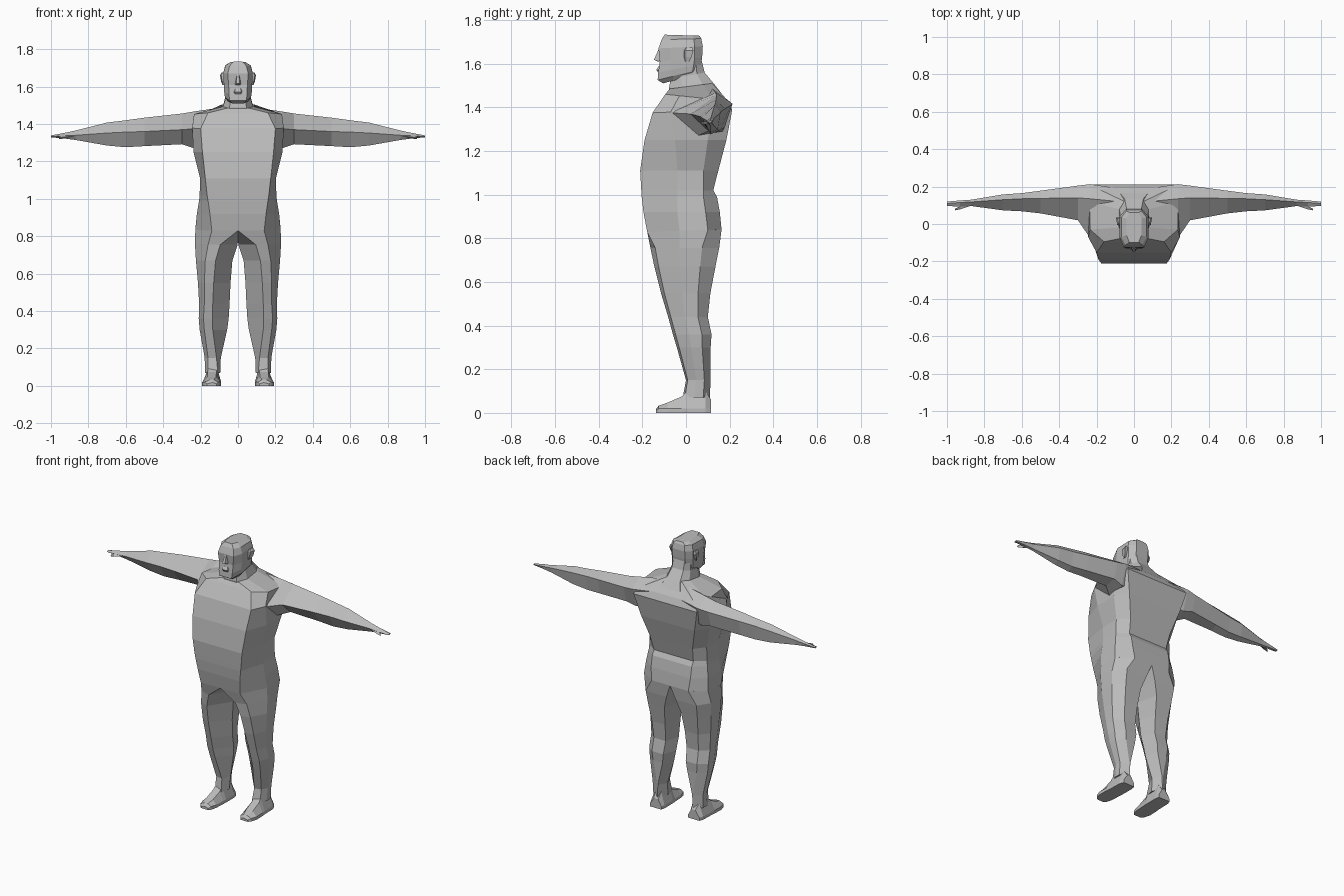
import bpy, bmesh

skin = bpy.data.materials.new("plain grey")
skin.diffuse_color = (0.5, 0.5, 0.5, 1)


def loft(name, rings, mirror=False):
    """Skin a list of equal rings, cap both ends, optionally mirror across x."""
    bm = bmesh.new()
    rows = [[bm.verts.new(p) for p in r] for r in rings]
    n = len(rows[0])
    for a, b in zip(rows, rows[1:]):
        for i in range(n):
            j = (i + 1) % n
            bm.faces.new((a[i], a[j], b[j], b[i]))
    bm.faces.new(rows[0])
    bm.faces.new(rows[-1])
    bmesh.ops.remove_doubles(bm, verts=bm.verts, dist=0.0005)
    if mirror:
        dup = bmesh.ops.duplicate(bm, geom=bm.verts[:] + bm.edges[:] + bm.faces[:])
        for v in dup["geom"]:
            if isinstance(v, bmesh.types.BMVert):
                v.co.x = -v.co.x
    bmesh.ops.recalc_face_normals(bm, faces=bm.faces)
    me = bpy.data.meshes.new(name)
    bm.to_mesh(me)
    bm.free()
    me.materials.append(skin)
    ob = bpy.data.objects.new(name, me)
    bpy.context.collection.objects.link(ob)
    return ob


def body_ring(zf, zb, xf, xs, xb, yf, ysf, ysb, yb):
    """Symmetric eight-sided section: front, two side and back points per half."""
    def z(y):
        return zf + (zb - zf) * (y - yf) / (yb - yf)
    half = [(xf, yf), (xs, ysf), (xs, ysb), (xb, yb)]
    pts = [(0, yf)] + half + [(0, yb)] + [(-x, y) for x, y in reversed(half)]
    return [(x, y, z(y)) for x, y in pts]


# Torso from hips to the base of the neck
loft("torso", [body_ring(*r) for r in (
    (0.83, 0.84, 0.14, 0.228, 0.13, -0.178, -0.03, 0.10, 0.163),
    (0.92, 0.92, 0.15, 0.22, 0.14, -0.195, -0.04, 0.09, 0.155),
    (0.99, 0.99, 0.16, 0.208, 0.14, -0.203, -0.04, 0.08, 0.142),
    (1.02, 1.02, 0.165, 0.205, 0.14, -0.205, -0.04, 0.08, 0.125),
    (1.11, 1.11, 0.175, 0.203, 0.15, -0.21, -0.04, 0.08, 0.148),
    (1.25, 1.25, 0.19, 0.238, 0.19, -0.19, -0.05, 0.10, 0.185),
    (1.375, 1.39, 0.20, 0.245, 0.225, -0.153, -0.07, 0.12, 0.212),
    (1.46, 1.43, 0.16, 0.235, 0.20, -0.095, -0.03, 0.12, 0.192),
    (1.485, 1.51, 0.06, 0.085, 0.05, -0.075, -0.02, 0.08, 0.12))])


def leg_ring(z, xi, xfi, xfo, xs, yf, yb):
    """Seven-sided leg section with a ridge at the front."""
    d = yb - yf
    return [(xfi, yf, z), (xfo, yf + 0.07 * d, z), (xs, yf + 0.42 * d, z),
            (xs, yf + 0.75 * d, z), (xs - 0.05, yb, z), (xi + 0.03, yb, z),
            (xi, yf + 0.5 * d, z)]


# Legs including ankles
hip = [(0, -0.178, 0.83), (0.14, -0.178, 0.83), (0.228, -0.03, 0.835),
       (0.228, 0.10, 0.838), (0.13, 0.163, 0.84), (0, 0.163, 0.84), (0, 0, 0.78)]
loft("legs", [hip] + [leg_ring(*r) for r in (
    (0.755, 0.002, 0.095, 0.16, 0.23, -0.163, 0.152),
    (0.67, 0.03, 0.12, 0.175, 0.225, -0.145, 0.135),
    (0.55, 0.04, 0.13, 0.18, 0.214, -0.115, 0.112),
    (0.44, 0.045, 0.135, 0.18, 0.208, -0.082, 0.10),
    (0.36, 0.05, 0.137, 0.185, 0.21, -0.06, 0.117),
    (0.30, 0.058, 0.135, 0.18, 0.205, -0.042, 0.113),
    (0.15, 0.092, 0.115, 0.16, 0.178, 0.0, 0.112),
    (0.07, 0.095, 0.108, 0.16, 0.177, -0.015, 0.11))], True)


def foot_ring(y, xi, xo, z):
    m = 0.018
    return [(xi - 0.005, y, 0), (xo + 0.01, y, 0), (xo + 0.01, y, min(0.02, z * 0.6)),
            (xo - m, y, z), (xi + m, y, z), (xi - 0.005, y, min(0.02, z * 0.6))]


# Feet, heel to toe
loft("feet", [foot_ring(*r) for r in (
    (0.115, 0.10, 0.165, 0.06), (0.09, 0.095, 0.175, 0.10),
    (0.005, 0.095, 0.177, 0.10), (-0.02, 0.097, 0.18, 0.075),
    (-0.085, 0.10, 0.182, 0.047), (-0.125, 0.11, 0.17, 0.033),
    (-0.138, 0.12, 0.155, 0.018))], True)


def arm_ring(x, yf, yr, yb, zb, zm, zt):
    """Arm section: front edge, top ridge, back edge and a flat underside."""
    return [(x, yf, zm), (x, yr, zt), (x, yb, zm + 0.45 * (zt - zm)),
            (x, yb - 0.15 * (yb - yf), zb + 0.2 * (zm - zb)),
            (x, yf + 0.45 * (yb - yf), zb)]


# Arms with tapering hands
loft("arms", [arm_ring(*r) for r in (
    (0.08, -0.05, 0.12, 0.19, 1.30, 1.38, 1.49),
    (0.235, -0.075, 0.135, 0.213, 1.27, 1.375, 1.467),
    (0.30, 0.02, 0.14, 0.205, 1.292, 1.37, 1.456),
    (0.50, 0.057, 0.137, 0.178, 1.282, 1.36, 1.434),
    (0.60, 0.068, 0.135, 0.165, 1.276, 1.357, 1.42),
    (0.70, 0.073, 0.13, 0.158, 1.285, 1.352, 1.408),
    (0.87, 0.096, 0.118, 0.13, 1.315, 1.34, 1.365),
    (0.93, 0.092, 0.115, 0.126, 1.323, 1.337, 1.352),
    (1.0, 0.097, 0.11, 0.12, 1.329, 1.333, 1.339))], True)

# Thumbs
loft("thumbs", [[(x, y, z), (x, y + w, z + 0.008), (x, y + w, z - 0.008)]
                for x, y, z, w in ((0.88, 0.095, 1.335, 0.02), (0.93, 0.078, 1.33, 0.018),
                                   (0.957, 0.073, 1.328, 0.008))], True)

# Neck, flaring into the upper back
loft("neck", [body_ring(*r) for r in (
    (1.44, 1.42, 0.05, 0.12, 0.10, -0.075, 0.0, 0.13, 0.195),
    (1.49, 1.50, 0.045, 0.08, 0.05, -0.078, -0.02, 0.08, 0.135),
    (1.53, 1.56, 0.04, 0.066, 0.04, -0.07, -0.02, 0.05, 0.085),
    (1.60, 1.62, 0.04, 0.065, 0.04, -0.06, -0.02, 0.045, 0.07))])

# Head from jaw to flat crown
loft("head", [body_ring(*r) for r in (
    (1.51, 1.555, 0.03, 0.055, 0.04, -0.105, -0.06, 0.02, 0.065),
    (1.525, 1.575, 0.045, 0.07, 0.045, -0.13, -0.06, 0.03, 0.068),
    (1.56, 1.60, 0.048, 0.074, 0.045, -0.127, -0.07, 0.035, 0.07),
    (1.61, 1.63, 0.05, 0.076, 0.045, -0.12, -0.07, 0.04, 0.074),
    (1.67, 1.68, 0.055, 0.078, 0.045, -0.126, -0.07, 0.04, 0.077),
    (1.71, 1.715, 0.045, 0.068, 0.04, -0.112, -0.07, 0.035, 0.07),
    (1.733, 1.728, 0.025, 0.04, 0.025, -0.098, -0.06, 0.03, 0.062))])

# Nose wedge
loft("nose", [[(-w, -0.11, z), (-w * 0.5, y, z), (w * 0.5, y, z), (w, -0.11, z)]
              for z, w, y in ((1.61, 0.017, -0.13), (1.618, 0.018, -0.147),
                              (1.665, 0.01, -0.126))])

# Lips
loft("lips", [[(-w, -0.11, z), (-w * 0.6, y, z), (w * 0.6, y, z), (w, -0.11, z)]
              for z, w, y in ((1.558, 0.025, -0.126), (1.572, 0.03, -0.136),
                              (1.59, 0.022, -0.124))])

# Ears
loft("ears", [[(0.065, y0, z), (x, y0 + 0.008, z), (x + 0.006, y1, z), (0.065, y1, z)]
              for z, x, y0, y1 in ((1.61, 0.078, -0.01, 0.015), (1.63, 0.085, -0.013, 0.025),
                                   (1.66, 0.09, -0.013, 0.034), (1.675, 0.082, -0.005, 0.03))], True)
